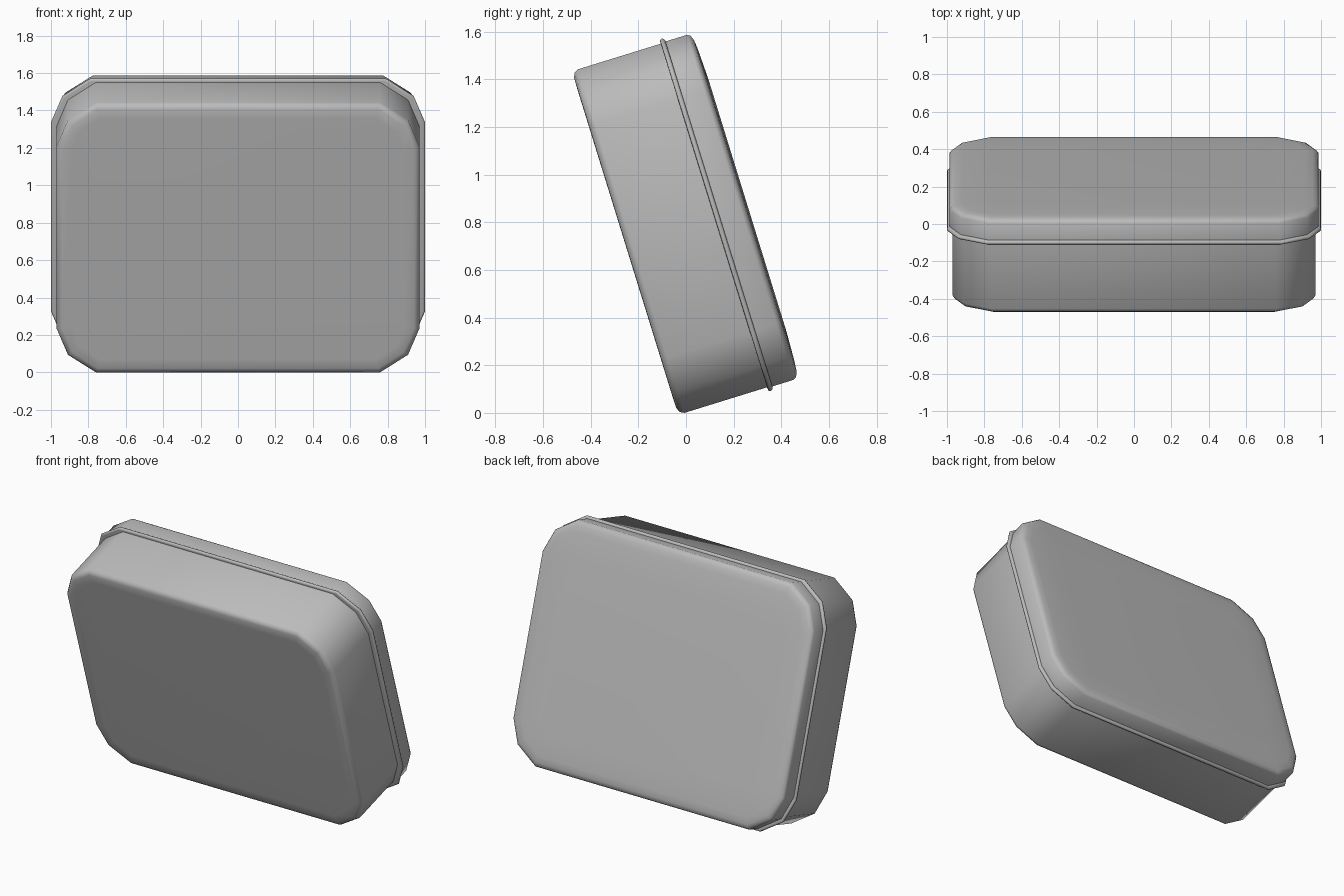
import bpy, bmesh, math

if "Cube" in bpy.data.objects:
    bpy.data.objects.remove(bpy.data.objects["Cube"])

TILT = math.radians(17.2)
CENTRE = 0.757  # height of the case centre along its tilted axis

metal = bpy.data.materials.new("plain_grey")
metal.use_nodes = True
GREY = (0.5, 0.5, 0.5, 1)
metal.diffuse_color = GREY
metal.node_tree.nodes["Principled BSDF"].inputs["Base Color"].default_value = GREY


def outline(hx, hz, inset):
    """Rectangle with two-step corners, shrunk by the inset."""
    cx, cz = 0.21 - 0.7 * inset, 0.245 - 0.7 * inset
    hx, hz = hx - inset, hz - inset
    corner = [(hx, hz - cz), (hx - 0.29 * cx, hz - 0.4 * cz), (hx - cx, hz)]
    back = corner[::-1]
    return (corner + [(-x, z) for x, z in back]
            + [(-x, -z) for x, z in corner] + [(x, -z) for x, z in back])


def shell(name, hx, hz, profile):
    """Loft outlines through (depth, inset) pairs and cap both ends."""
    bm = bmesh.new()
    rings = [[bm.verts.new((x, depth, z + CENTRE)) for x, z in outline(hx, hz, inset)]
             for depth, inset in profile]
    for a, b in zip(rings, rings[1:]):
        for i in range(len(a)):
            j = (i + 1) % len(a)
            bm.faces.new((a[i], a[j], b[j], b[i]))
    bm.faces.new(rings[0])
    bm.faces.new(rings[-1])
    bmesh.ops.recalc_face_normals(bm, faces=bm.faces)
    mesh = bpy.data.meshes.new(name)
    bm.to_mesh(mesh)
    bm.free()
    mesh.materials.append(metal)
    obj = bpy.data.objects.new(name, mesh)
    bpy.context.collection.objects.link(obj)
    obj.rotation_euler.x = TILT
    bpy.ops.object.select_all(action="DESELECT")
    obj.select_set(True)
    bpy.context.view_layer.objects.active = obj
    bpy.ops.object.shade_smooth_by_angle(angle=math.radians(60))
    return obj


# Deep tray with a softened front edge
shell("tray", 0.97, 0.755,
      [(-0.034, 0.08), (-0.033, 0.03), (-0.025, 0.01), (-0.006, 0), (0.37, 0)])

# Thin rolled rim at the seam
shell("rim", 1.0, 0.774,
      [(0.357, 0.012), (0.359, 0.003), (0.367, 0), (0.375, 0.003), (0.379, 0.012)])

# Shallow lid with a gently domed back
shell("lid", 0.986, 0.758,
      [(0.37, 0), (0.473, 0), (0.486, 0.008), (0.495, 0.03), (0.499, 0.07), (0.504, 0.2)])
